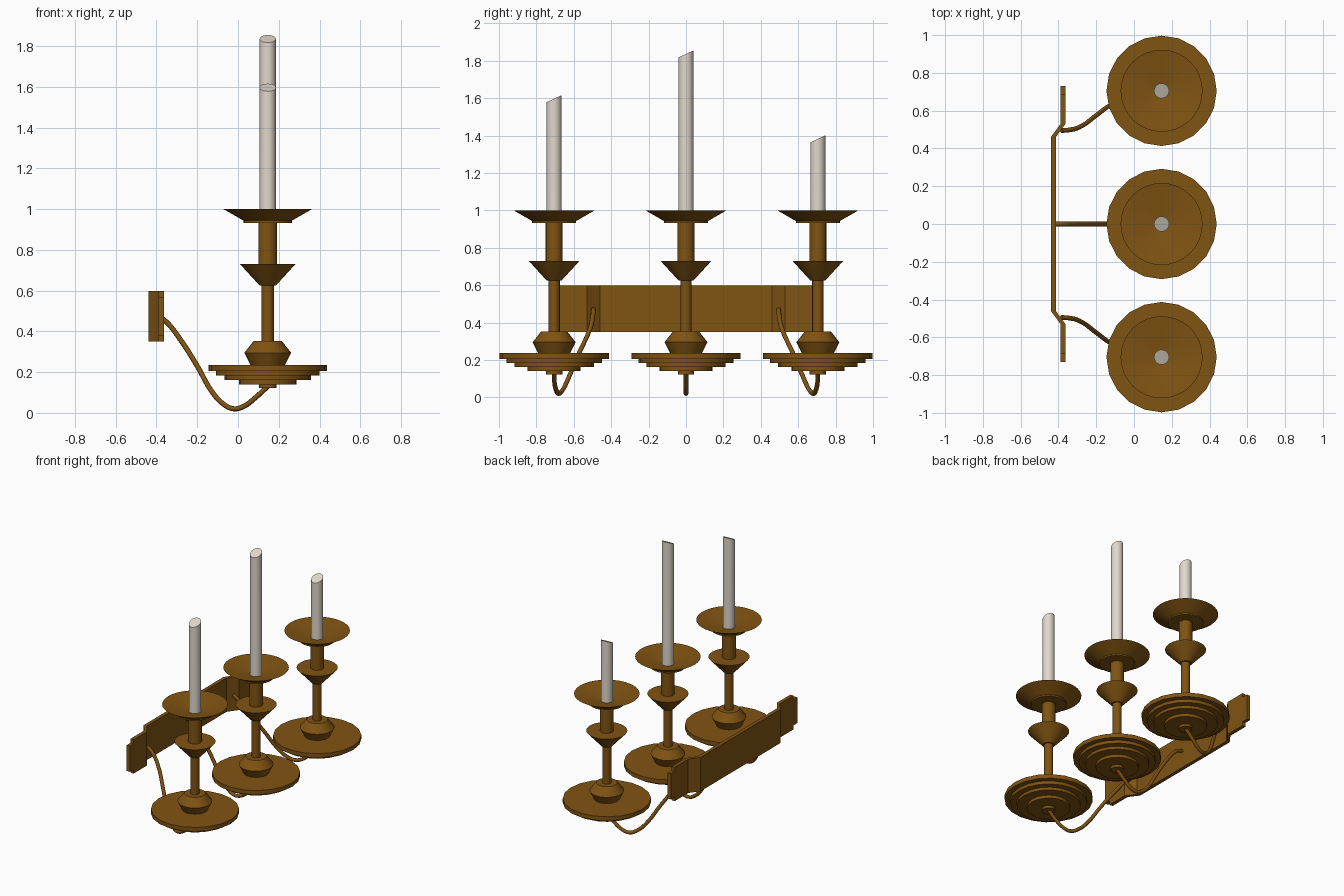
import bpy, bmesh, math
from mathutils import Vector

if "Cube" in bpy.data.objects:
    bpy.data.objects.remove(bpy.data.objects["Cube"])


def material(name, rgb):
    m = bpy.data.materials.new(name)
    m.diffuse_color = (*rgb, 1)
    m.use_nodes = True
    m.node_tree.nodes["Principled BSDF"].inputs["Base Color"].default_value = m.diffuse_color
    return m


BRASS = material("aged brass", (0.216, 0.087, 0.006))
WAX = material("ivory wax", (0.75, 0.69, 0.60))
CX = 0.146          # x of every candle axis
SPACING = 0.705     # y distance between candles


def finish(name, bm, mat, angle=30):
    bmesh.ops.recalc_face_normals(bm, faces=bm.faces)
    me = bpy.data.meshes.new(name)
    bm.to_mesh(me)
    bm.free()
    me.materials.append(mat)
    ob = bpy.data.objects.new(name, me)
    bpy.context.collection.objects.link(ob)
    bpy.ops.object.select_all(action='DESELECT')
    ob.select_set(True)
    bpy.context.view_layer.objects.active = ob
    bpy.ops.object.shade_smooth_by_angle(angle=math.radians(angle))
    return ob


def lathe(name, profile, y, mat, sides):
    """Closed turned part from (radius, z) pairs, bottom to top."""
    bm = bmesh.new()
    rings = []
    for r, z in profile:
        rings.append([bm.verts.new((CX + r * math.cos(a), y + r * math.sin(a), z))
                      for a in (2 * math.pi * i / sides for i in range(sides))])
    for lo, hi in zip(rings, rings[1:]):
        for i in range(sides):
            j = (i + 1) % sides
            bm.faces.new((lo[i], lo[j], hi[j], hi[i]))
    bm.faces.new(rings[0][::-1])
    bm.faces.new(rings[-1])
    return finish(name, bm, mat)


def tube(name, pts, radius):
    """Bent round arm through the given points."""
    cu = bpy.data.curves.new(name, 'CURVE')
    cu.dimensions = '3D'
    cu.bevel_depth = radius
    cu.bevel_resolution = 2
    cu.resolution_u = 4
    cu.use_fill_caps = True
    sp = cu.splines.new('BEZIER')
    sp.bezier_points.add(len(pts) - 1)
    for bp, p in zip(sp.bezier_points, pts):
        bp.co = p
        bp.handle_left_type = bp.handle_right_type = 'AUTO'
    ob = bpy.data.objects.new(name, cu)
    bpy.context.collection.objects.link(ob)
    cu.materials.append(BRASS)
    return ob


# turned profiles
BASE = [(0.044, 0.122), (0.044, 0.14), (0.142, 0.14), (0.142, 0.162), (0.212, 0.162),
        (0.212, 0.183), (0.255, 0.183), (0.255, 0.206), (0.292, 0.206), (0.292, 0.236)]
KNOB = [(0.082, 0.23), (0.115, 0.295), (0.07, 0.352)]
CONE = [(0.04, 0.625), (0.136, 0.73)]
CUP = [(0.118, 0.933), (0.118, 0.943), (0.217, 1.0), (0.214, 1.0), (0.045, 0.95)]

# three candlesticks: side, y position, candle height
for label, y, top in (("front", -SPACING, 1.597), ("middle", 0, 1.836), ("back", SPACING, 1.382)):
    lathe(label + "_stepped_base", BASE, y, BRASS, 20)
    lathe(label + "_knob", KNOB, y, BRASS, 20)
    lathe(label + "_lower_stem", [(0.03, 0.34), (0.03, 0.64)], y, BRASS, 20)
    lathe(label + "_cone_collar", CONE, y, BRASS, 32)
    lathe(label + "_upper_stem", [(0.045, 0.72), (0.045, 0.94)], y, BRASS, 20)
    lathe(label + "_drip_cup", CUP, y, BRASS, 32)
    candle = lathe(label + "_candle", [(0.04, 0.945), (0.04, top)], y, WAX, 20)
    # slanted candle top
    for v in candle.data.vertices:
        if v.co.z > 1.1:
            v.co.z += (v.co.y - y) * 0.47

# arms: x, sideways share of the swing, z
for label, s in (("front", -1), ("middle", 0), ("back", 1)):
    path = [(-0.385, 0.495, 0.47), (-0.35, 0.497, 0.445), (-0.29, 0.512, 0.37),
            (-0.2, 0.575, 0.23), (-0.125, 0.63, 0.10), (-0.07, 0.658, 0.042),
            (-0.02, 0.68, 0.02), (0.03, 0.692, 0.033), (0.08, 0.702, 0.07), (CX, 0.705, 0.13)]
    if s == 0:
        path.insert(0, (-0.425, 0, 0.478))
    tube(label + "_arm", [Vector((x, s * y, z)) for x, y, z in path], 0.0125)

# wall plate: bent strip with notched ends, (back x, y, low z, high z)
half = [(-0.44, 0.46, 0.35, 0.597), (-0.389, 0.53, 0.35, 0.597), (-0.389, 0.685, 0.35, 0.597),
        (-0.389, 0.685, 0.38, 0.567), (-0.389, 0.73, 0.38, 0.567)]
strip = [(x, -y, a, b) for x, y, a, b in reversed(half)] + half
bm = bmesh.new()
rings = []
for x, y, a, b in strip:
    rings.append([bm.verts.new(p) for p in
                  ((x, y, a), (x + 0.026, y, a), (x + 0.026, y, b), (x, y, b))])
for p, q in zip(rings, rings[1:]):
    step = abs(p[0].co.y - q[0].co.y) < 1e-6
    for i in range(4):
        j = (i + 1) % 4
        if step and i in (1, 3):
            continue      # notch shoulders only need the top and bottom faces
        bm.faces.new((p[i], p[j], q[j], q[i]))
bm.faces.new(rings[0])
bm.faces.new(rings[-1])
finish("wall_plate", bm, BRASS, 20)
